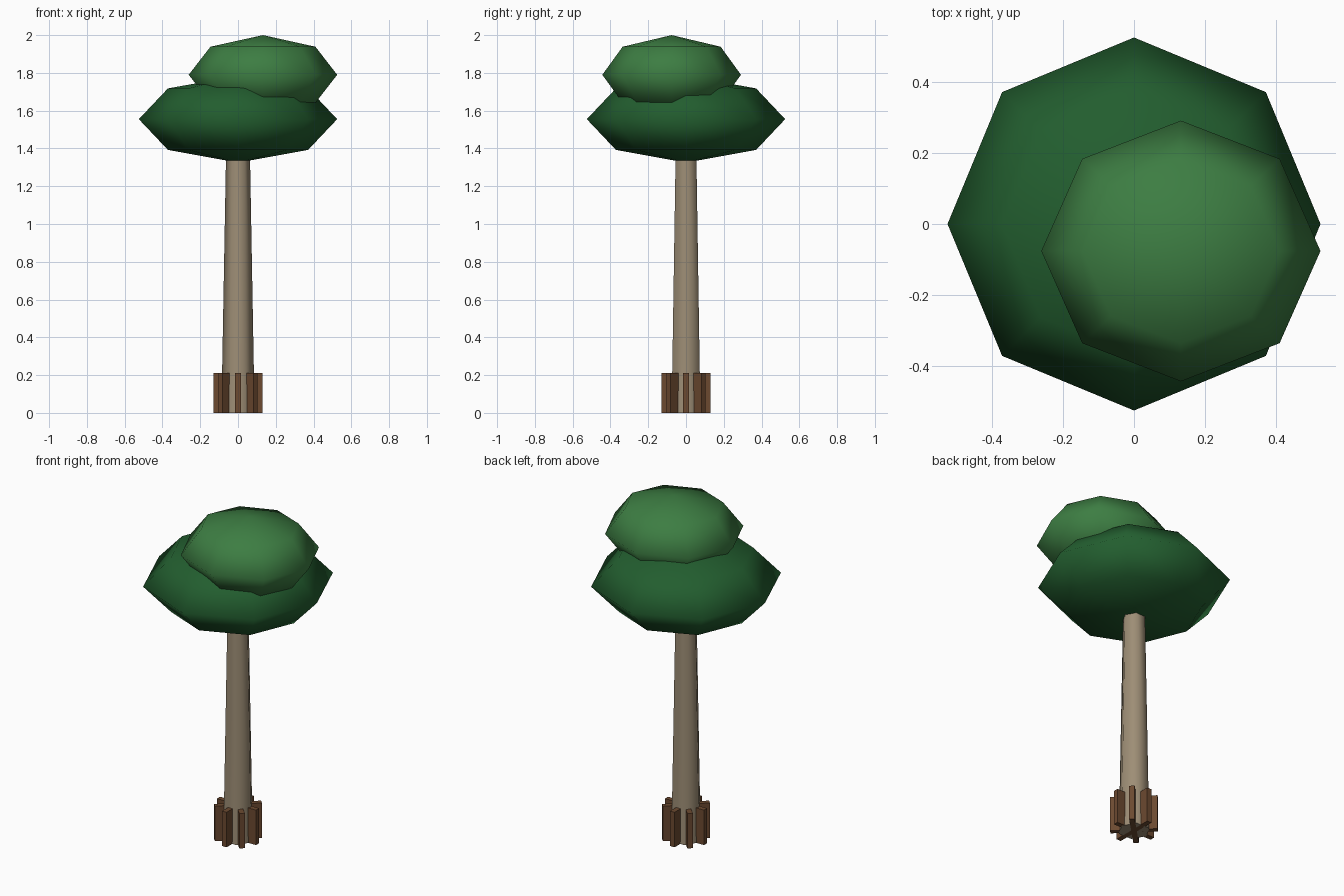
import bpy
import math

if "Cube" in bpy.data.objects:
    bpy.data.objects.remove(bpy.data.objects["Cube"])


def material(name, rgb):
    m = bpy.data.materials.new(name)
    m.diffuse_color = (*rgb, 1.0)
    m.use_nodes = True
    m.node_tree.nodes["Principled BSDF"].inputs["Base Color"].default_value = m.diffuse_color
    return m


BARK = material("pale bark", (0.34, 0.27, 0.18))
ROOT = material("brown root", (0.15, 0.068, 0.030))
DARK = material("dark leaf green", (0.016, 0.110, 0.028))
LIGHT = material("light leaf green", (0.046, 0.205, 0.055))


def finish(name, mat, smooth_angle=None):
    ob = bpy.context.object
    ob.name = name
    ob.data.materials.append(mat)
    bpy.ops.object.transform_apply(location=False, rotation=False, scale=True)
    if smooth_angle:
        bpy.ops.object.shade_smooth_by_angle(angle=math.radians(smooth_angle))
    return ob


# Leaf crowns: low-poly flattened spheres with eight sides
def crown(name, mat, loc, scale):
    bpy.ops.mesh.primitive_uv_sphere_add(segments=8, ring_count=4, radius=1, location=loc)
    bpy.context.object.scale = scale
    finish(name, mat, 100)


crown("lower_crown", DARK, (0, 0, 1.555), (0.525, 0.525, 0.23))
crown("upper_crown", LIGHT, (0.132, -0.076, 1.79), (0.393, 0.367, 0.21))

# Tapered six-sided trunk, with corners on the left and right
TRUNK_H = 1.5
bpy.ops.mesh.primitive_cone_add(vertices=6, radius1=0.088, radius2=0.061, depth=TRUNK_H,
                                location=(0, 0, TRUNK_H / 2), rotation=(0, 0, math.radians(30)))
finish("trunk", BARK, 65)

# Eight upright root fins around the base
REACH, WIDTH, HEIGHT = 0.13, 0.03, 0.21
for i in range(8):
    a = i * math.pi / 4
    bpy.ops.mesh.primitive_cube_add(size=1, rotation=(0, 0, a),
                                    location=(math.cos(a) * REACH / 2, math.sin(a) * REACH / 2, HEIGHT / 2))
    bpy.context.object.scale = (REACH, WIDTH, HEIGHT)
    finish(f"root_fin_{i + 1}", ROOT)
